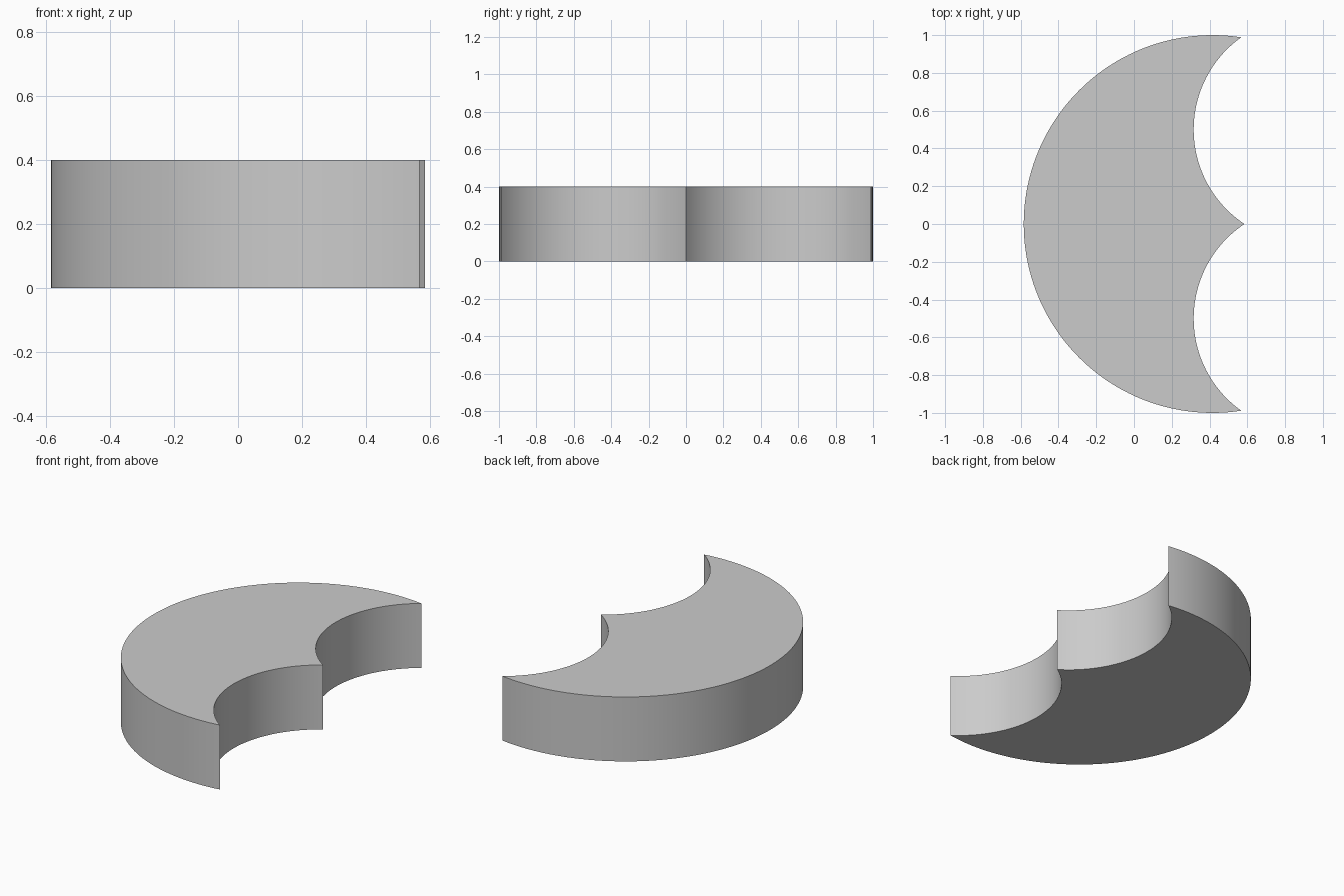
import bpy, bmesh
from math import sin, cos, pi, atan2, sqrt, radians

if "Cube" in bpy.data.objects:
    bpy.data.objects.remove(bpy.data.objects["Cube"], do_unlink=True)

HEIGHT = 0.4
CX = 0.416            # centre of the outer round
BITE_R = 0.6          # radius of each scooped bite
BITE = 0.5            # bite centre offset from the outer centre in x and y

# Material
grey = bpy.data.materials.new("plain_grey")
grey.use_nodes = True
colour = (0.6, 0.6, 0.6, 1)
grey.diffuse_color = colour
grey.node_tree.nodes["Principled BSDF"].inputs["Base Color"].default_value = colour


def arc(cx, cy, r, start, end, steps):
    """Points along an arc, leaving out the last one."""
    angles = [start + (end - start) * i / steps for i in range(steps)]
    return [(cx + r * cos(a), cy + r * sin(a)) for a in angles]


# Where the outer circle meets the bite, relative to the outer centre
total = (1 + 2 * BITE ** 2 - BITE_R ** 2) / (2 * BITE)
tip_x = (total - sqrt(2 - total ** 2)) / 2
tip_y = total - tip_x
tip = atan2(tip_y, tip_x)
cusp_x = BITE - sqrt(BITE_R ** 2 - BITE ** 2)

# Bite angles at the cusp and at the tip
at_cusp = pi - atan2(-BITE, cusp_x - BITE) % (2 * pi)
at_tip = pi - atan2(tip_y - BITE, tip_x - BITE)

# Outline: outer round, lower bite, upper bite
outline = arc(CX, 0, 1, tip, 2 * pi - tip, 96)
outline += arc(CX + BITE, -BITE, BITE_R, pi + at_tip, pi + at_cusp, 36)
outline += arc(CX + BITE, BITE, BITE_R, pi - at_cusp, pi - at_tip, 36)

# Extruded slab
bm = bmesh.new()
base = bm.faces.new([bm.verts.new((x, y, 0)) for x, y in outline])
top = bmesh.ops.extrude_face_region(bm, geom=[base], use_keep_orig=True)["geom"]
bmesh.ops.translate(bm, verts=[v for v in top if isinstance(v, bmesh.types.BMVert)],
                    vec=(0, 0, HEIGHT))
bmesh.ops.recalc_face_normals(bm, faces=bm.faces)
mesh = bpy.data.meshes.new("crescent_block")
bm.to_mesh(mesh)
bm.free()
mesh.materials.append(grey)
block = bpy.data.objects.new("crescent_block", mesh)
bpy.context.collection.objects.link(block)

# Smooth walls with sharp rims and points
bpy.context.view_layer.objects.active = block
block.select_set(True)
bpy.ops.object.shade_smooth_by_angle(angle=radians(30))
